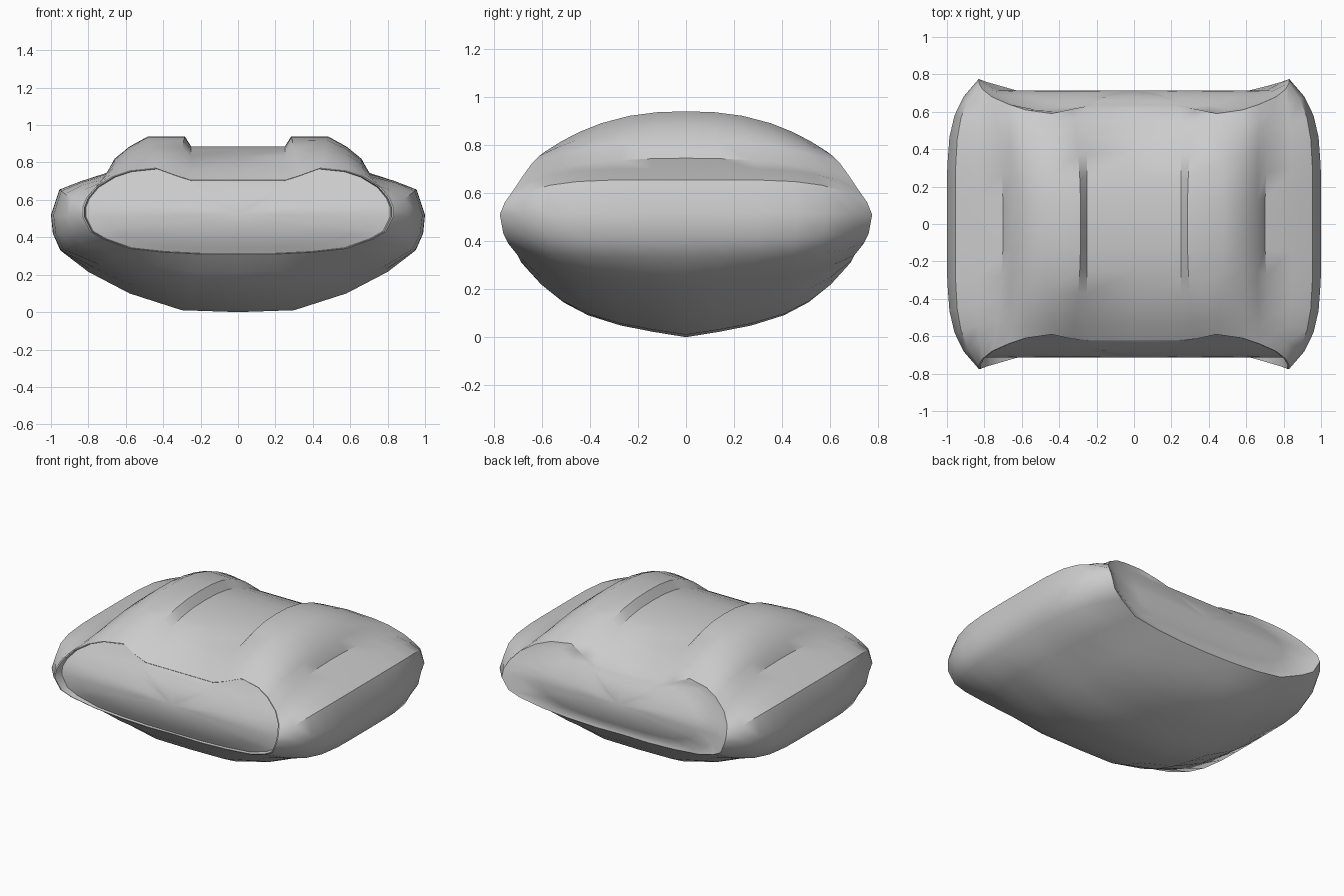
import bpy, bmesh

if "Cube" in bpy.data.objects:
    bpy.data.objects.remove(bpy.data.objects["Cube"])

# Half cross-section, top centre -> bottom centre:
# (x, z at the middle, x, z at the end rim, rim depth)
HALF = [
    (0, .885, 0, .705, .62), (.25, .885, .25, .705, .62), (.285, .94, .33, .73, .615),
    (.48, .94, .44, .77, .59), (.58, .885, .58, .755, .61), (.66, .82, .67, .725, .64),
    (.70, .745, .76, .67, .68), (.84, .70, .81, .61, .72), (.955, .655, .83, .56, .755),
    (1, .52, .83, .51, .775), (.99, .42, .79, .43, .76), (.95, .33, .72, .39, .74),
    (.80, .215, .58, .34, .70), (.58, .10, .40, .32, .69), (.30, .01, .20, .31, .685),
    (0, 0, 0, .31, .68)]
RING = [(p, 1) for p in HALF] + [(p, -1) for p in HALF[-2:0:-1]]
N = len(RING)
STEPS = [0, .2, .4, .6, .75, .88, 1]
FACE = [(.77, .585), (.705, .62), (.62, .68), (.54, .712), (.46, .715), (.39, .70), (.31, .665)]


def taper(j, u):
    """How far ring point j has moved from the middle outline to the rim."""
    j = min(j, N - j)
    if j <= 6:
        return u ** 2.4
    if j <= 11:
        return u ** 5
    return .35 * u + .65 * u ** 4


def face_depth(z):
    """Depth of the bulging end face at height z."""
    for (z1, d1), (z0, d0) in zip(FACE, FACE[1:]):
        if z >= z0:
            return d0 + (d1 - d0) * (min(z, z1) - z0) / (z1 - z0)
    return FACE[-1][1]


def section(u):
    pts = []
    for j, ((x0, z0, x1, z1, d), s) in enumerate(RING):
        f = taper(j, abs(u))
        pts.append((s * (x0 + (x1 - x0) * f), d * u, z0 + (z1 - z0) * f))
    return pts


def cap_ring(k, side):
    """Rim outline shrunk by k and laid on the bulging end face."""
    pts = []
    for (_, _, x, z, _), s in RING:
        zz = .52 + (z - .52) * k
        pts.append((s * x * k, side * face_depth(zz), zz))
    return pts


def loft(name, rings, tip=None):
    bm = bmesh.new()
    rows = [[bm.verts.new(p) for p in r] for r in rings]
    for a, b in zip(rows, rows[1:]):
        for j in range(N):
            k = (j + 1) % N
            bm.faces.new((a[j], a[k], b[k], b[j]))
    if tip:
        t = bm.verts.new(tip)
        for j in range(N):
            bm.faces.new((rows[-1][j], rows[-1][(j + 1) % N], t))
    bmesh.ops.recalc_face_normals(bm, faces=bm.faces)
    me = bpy.data.meshes.new(name)
    bm.to_mesh(me)
    bm.free()
    ob = bpy.data.objects.new(name, me)
    bpy.context.collection.objects.link(ob)
    bpy.context.view_layer.objects.active = ob
    ob.select_set(True)
    bpy.ops.object.shade_smooth_by_angle(angle=.7)
    ob.select_set(False)
    return ob


TIP = face_depth(.52)

# Shell: open at the front rim, smoothly closed at the back
shell = [section(-u) for u in reversed(STEPS)] + [section(u) for u in STEPS[1:]]
shell += [cap_ring(k, 1) for k in (.88, .7, .5, .25)]
loft("body_shell", shell, (0, TIP, .52))

# Front panel: recessed bulging face, with its outer ring forming the inner lip
lip = [(x * .99, y, .52 + (z - .52) * .99) for x, y, z in section(-1)]
panel = [section(-1), lip] + [cap_ring(k, -1) for k in (.98, .85, .7, .5, .25)]
loft("front_panel", panel, (0, -TIP, .52))
